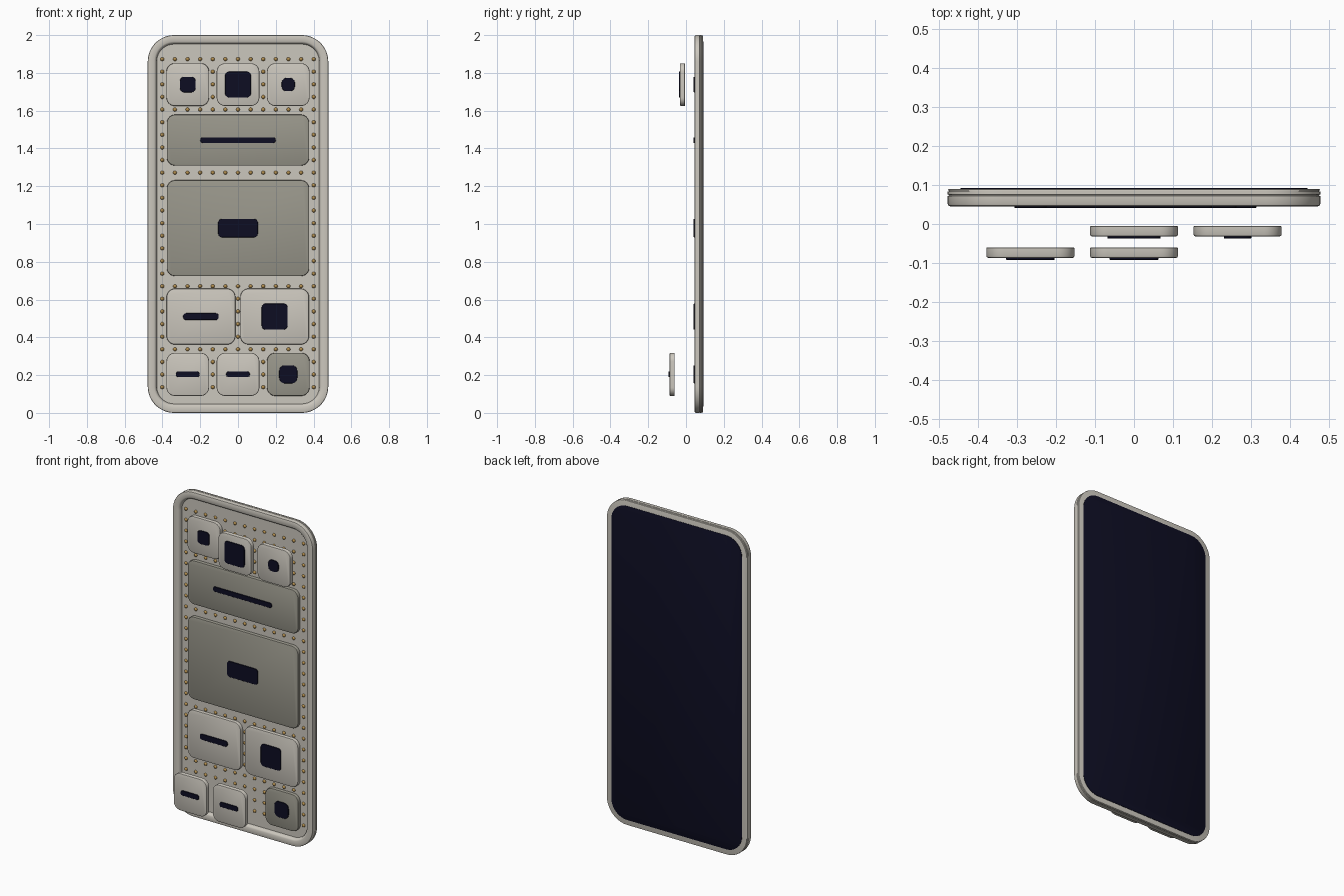
import bpy, bmesh, math

if "Cube" in bpy.data.objects:
    bpy.data.objects.remove(bpy.data.objects["Cube"])


def make_material(name, color):
    m = bpy.data.materials.new(name)
    m.diffuse_color = (*color, 1.0)
    m.use_nodes = True
    m.node_tree.nodes["Principled BSDF"].inputs["Base Color"].default_value = m.diffuse_color
    return m


PALE = make_material("pale warm grey", (0.60, 0.57, 0.51))
DARK = make_material("mid warm grey", (0.32, 0.31, 0.26))
NAVY = make_material("navy glass", (0.004, 0.004, 0.016))
GOLD = make_material("gold", (0.46, 0.28, 0.08))


def outline(w, h, r, inset, seg):
    """Rounded rectangle in the x-z plane, pulled in by inset."""
    hw, hh = w / 2 - inset, h / 2 - inset
    r = min(max(r - inset, 0.002), hw - 0.0005, hh - 0.0005)
    pts = []
    for k, (sx, sz) in enumerate([(1, 1), (-1, 1), (-1, -1), (1, -1)]):
        for i in range(seg + 1):
            a = math.pi / 2 * (k + i / seg)
            pts.append((sx * (hw - r) + r * math.cos(a),
                        sz * (hh - r) + r * math.sin(a)))
    return pts


def slab(name, x, z, w, h, r, profile, mat, seg=8):
    """Loft rounded rectangles through (inset, y) pairs and cap both ends."""
    bm = bmesh.new()
    rings = [[bm.verts.new((x + px, y, z + pz))
              for px, pz in outline(w, h, r, inset, seg)]
             for inset, y in profile]
    n = len(rings[0])
    for a, b in zip(rings, rings[1:]):
        for i in range(n):
            j = (i + 1) % n
            bm.faces.new((a[i], a[j], b[j], b[i]))
    bm.faces.new(rings[0])
    bm.faces.new(rings[-1])
    bmesh.ops.recalc_face_normals(bm, faces=bm.faces)
    return finish(name, bm, mat)


def finish(name, bm, mat):
    me = bpy.data.meshes.new(name)
    bm.to_mesh(me)
    bm.free()
    me.materials.append(mat)
    ob = bpy.data.objects.new(name, me)
    bpy.context.collection.objects.link(ob)
    return ob


# Frame: recessed front floor, raised rim, grooved side, flat back
FLOOR, FRONT = 0.067, 0.046
slab("frame", 0, 1, 0.956, 2, 0.14,
     [(0.048, FLOOR), (0.045, 0.054), (0.040, 0.048), (0.034, 0.045),
      (0.008, 0.045), (0.002, 0.047), (0, 0.051),
      (0, 0.072), (0.003, 0.073), (0.003, 0.0745), (0, 0.0755),
      (0, 0.083), (0.003, 0.084), (0.003, 0.0855), (0, 0.0865),
      (0.001, 0.089), (0.004, 0.090)], PALE, 12)

# Screen on the back
slab("screen", 0, 1, 0.89, 1.934, 0.107,
     [(0, 0.088), (0, 0.092), (0.002, 0.093)], NAVY, 12)

# Modules: name, x, z, width, height, lift, material, inlay w, inlay h, inlay r
MODULES = [
    ("top_left_module", -0.266, 1.738, 0.226, 0.226, 0, PALE, 0.082, 0.082, 0.022),
    ("top_middle_module", 0, 1.738, 0.226, 0.226, 0.078, PALE, 0.137, 0.137, 0.022),
    ("top_right_module", 0.266, 1.738, 0.226, 0.226, 0.078, PALE, 0.070, 0.070, 0.026),
    ("wide_module", 0, 1.444, 0.754, 0.270, 0, DARK, 0.40, 0.030, 0.014),
    ("large_module", 0, 0.978, 0.754, 0.508, 0, DARK, 0.21, 0.097, 0.020),
    ("lower_left_module", -0.196, 0.510, 0.364, 0.296, 0, PALE, 0.188, 0.035, 0.014),
    ("lower_right_module", 0.194, 0.510, 0.364, 0.296, 0, PALE, 0.137, 0.137, 0.020),
    ("bottom_left_module", -0.266, 0.204, 0.226, 0.228, 0.133, PALE, 0.125, 0.030, 0.013),
    ("bottom_middle_module", 0, 0.204, 0.226, 0.228, 0.133, PALE, 0.125, 0.030, 0.013),
    ("bottom_right_module", 0.266, 0.204, 0.226, 0.228, 0, DARK, 0.096, 0.096, 0.030),
]
for name, x, z, w, h, lift, mat, iw, ih, ir in MODULES:
    f = FRONT - lift
    slab(name, x, z, w, h, 0.045,
         [(0.005, f), (0.0015, f + 0.0015), (0, f + 0.005),
          (0, f + 0.025), (0.002, f + 0.027)], mat)
    slab(name + "_inlay", x, z, iw, ih, ir,
         [(0.001, f - 0.005), (0, f - 0.004), (0, f + 0.002)], NAVY, 5)


def covered(x, z):
    """True where a seated module hides the floor."""
    return any(lift == 0 and abs(x - mx) < w / 2 - 0.018 and abs(z - mz) < h / 2 - 0.018
               for _, mx, mz, w, h, lift, *_ in MODULES)


# Contact pins: a grid of small domes on the recessed floor
bm = bmesh.new()
STEP, R = 0.0668, 0.0105
for col in range(-6, 7):
    for row in range(27):
        x, z = col * STEP, 1.873 - row * STEP
        if covered(x, z):
            continue
        rings = []
        for k in range(3):
            a = k * math.pi / 6
            rings.append([bm.verts.new((x + R * math.cos(a) * math.cos(t * math.pi / 5),
                                        FLOOR + 0.001 - R * math.sin(a),
                                        z + R * math.cos(a) * math.sin(t * math.pi / 5)))
                          for t in range(10)])
        tip = bm.verts.new((x, FLOOR + 0.001 - R, z))
        for i in range(10):
            j = (i + 1) % 10
            for a, b in zip(rings, rings[1:]):
                bm.faces.new((a[i], a[j], b[j], b[i]))
            bm.faces.new((rings[-1][i], rings[-1][j], tip))
        bm.faces.new(rings[0][::-1])
bmesh.ops.recalc_face_normals(bm, faces=bm.faces)
finish("contact_pins", bm, GOLD)

# Smooth rounded surfaces, keep edges crisp
for ob in bpy.context.collection.objects:
    ob.select_set(True)
    bpy.context.view_layer.objects.active = ob
bpy.ops.object.shade_smooth_by_angle(angle=math.radians(35))
